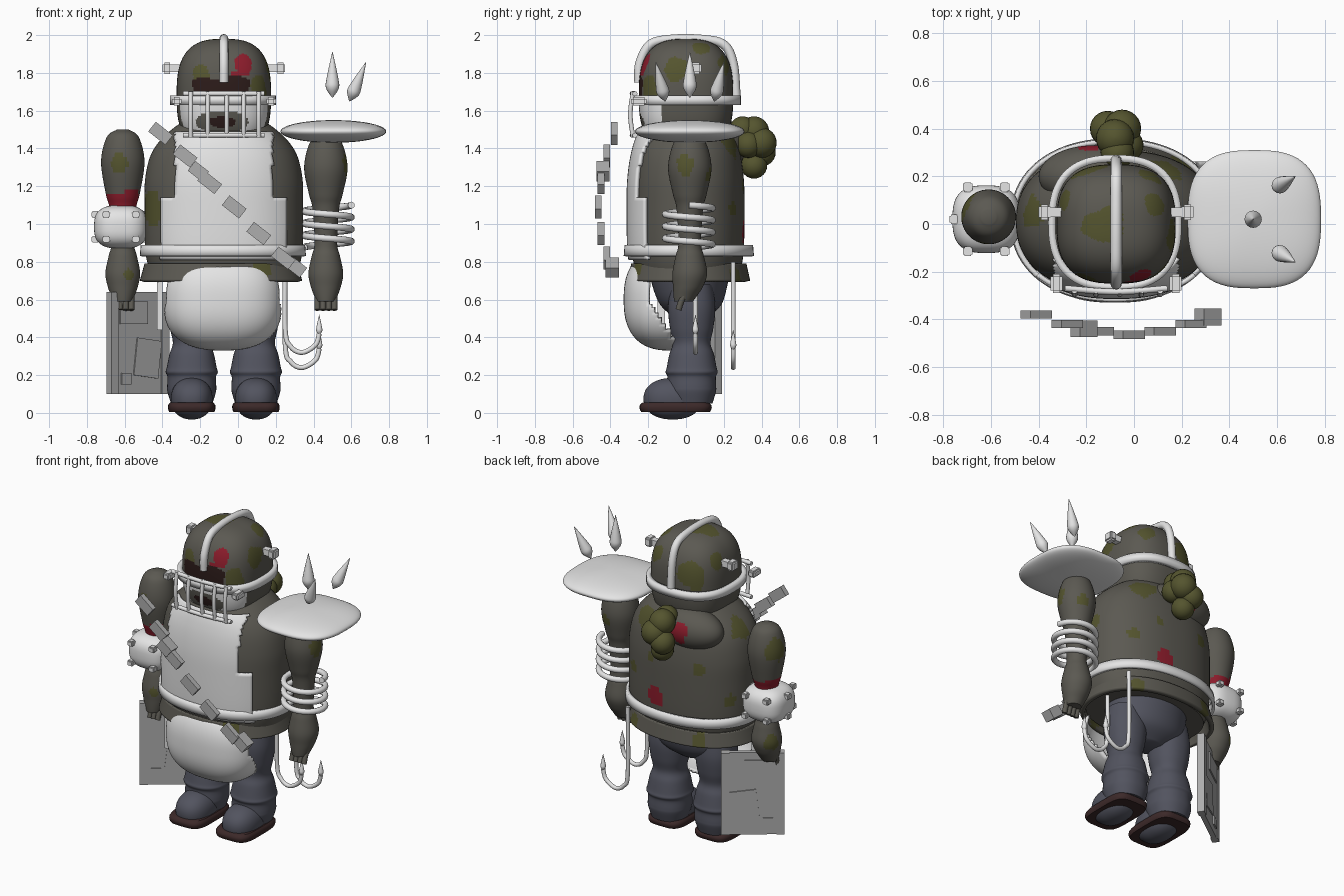
import bpy, bmesh, math
from mathutils import Vector, noise

if "Cube" in bpy.data.objects:
    bpy.data.objects.remove(bpy.data.objects["Cube"])


def material(name, *rgb):
    m = bpy.data.materials.new(name)
    m.use_nodes = True
    m.diffuse_color = (*rgb, 1)
    m.node_tree.nodes["Principled BSDF"].inputs["Base Color"].default_value = (*rgb, 1)
    return m


SKIN = material("grey brown", .105, .1, .084)
OLIVE = material("olive", .09, .09, .028)
RED = material("dark red", .27, .012, .025)
WHITE = material("off white", .78, .78, .78)
GREY = material("mid grey", .42, .42, .42)
SLATE = material("slate blue", .085, .088, .115)
SOLE = material("sole brown", .045, .022, .022)
DARK = material("dark brown", .025, .011, .01)


def make(name, bm, mat):
    bmesh.ops.recalc_face_normals(bm, faces=bm.faces)
    me = bpy.data.meshes.new(name)
    bm.to_mesh(me)
    bm.free()
    ob = bpy.data.objects.new(name, me)
    bpy.context.collection.objects.link(ob)
    me.materials.append(mat)
    return ob


def smooth_path(pts, sub):
    """Catmull-Rom interpolation through points of any size."""
    p = [Vector(q) for q in pts]
    p = [p[0]] + p + [p[-1]]
    out = []
    for a, b, c, d in zip(p, p[1:], p[2:], p[3:]):
        for i in range(sub):
            t = i / sub
            out.append((b * 2 + (c - a) * t + (a * 2 - b * 5 + c * 4 - d) * t ** 2
                        + (b * 3 - a - c * 3 + d) * t ** 3) / 2)
    return out + [p[-1]]


def loft(name, rings, mat, n=2, seg=64, sub=6, thick=0):
    """Skin superellipse rings (z, cx, cy, rx, ry); thick makes an open band."""
    bm, loops = bmesh.new(), []
    for z, cx, cy, rx, ry in smooth_path(rings, sub):
        loop = []
        for i in range(seg):
            c, s = math.cos(math.tau * i / seg), math.sin(math.tau * i / seg)
            x = math.copysign(abs(c) ** (2 / n), c) * rx
            y = math.copysign(abs(s) ** (2 / n), s) * ry
            loop.append(bm.verts.new((cx + x, cy + y, z)))
        loops.append(loop)
    for a, b in zip(loops, loops[1:]):
        for i in range(seg):
            j = (i + 1) % seg
            bm.faces.new((a[i], a[j], b[j], b[i]))
    if not thick:
        bm.faces.new(loops[0])
        bm.faces.new(loops[-1])
    ob = make(name, bm, mat)
    if thick:
        solid(ob, thick)
    return ob


def solid(ob, thick):
    mod = ob.modifiers.new("thickness", 'SOLIDIFY')
    mod.thickness, mod.offset = thick, -1


def pillow(name, c, r, mat, n=2, p=2, seg=64, rows=32):
    """Rounded blob, from ball (2) towards box (4)."""
    rings = []
    for i in range(rows + 1):
        a = math.pi * (.01 + .98 * i / rows)
        k, s = -math.cos(a), math.sin(a) ** (2 / p)
        z = math.copysign(abs(k) ** (2 / p), k)
        rings.append((c[2] + z * r[2], c[0], c[1], r[0] * s, r[1] * s))
    return loft(name, rings, mat, n, seg, 1)


def box(name, c, size, mat, rot=(0, 0, 0), bevel=0):
    bm = bmesh.new()
    bmesh.ops.create_cube(bm, size=1)
    bmesh.ops.scale(bm, vec=size, verts=bm.verts)
    if bevel:
        bmesh.ops.bevel(bm, geom=bm.edges[:], offset=bevel, segments=2, affect='EDGES')
    ob = make(name, bm, mat)
    ob.location, ob.rotation_euler = c, rot
    return ob


def tube(name, pts, r, mat, sub=8):
    cu = bpy.data.curves.new(name, 'CURVE')
    cu.dimensions, cu.bevel_depth, cu.use_fill_caps = '3D', r, True
    path = smooth_path(pts, sub)
    sp = cu.splines.new('POLY')
    sp.points.add(len(path) - 1)
    for q, v in zip(sp.points, path):
        q.co = (*v, 1)
    tmp = bpy.data.objects.new(name + "_path", cu)
    bpy.context.collection.objects.link(tmp)
    me = bpy.data.meshes.new_from_object(tmp.evaluated_get(bpy.context.evaluated_depsgraph_get()))
    bpy.data.objects.remove(tmp)
    me.materials.clear()
    me.materials.append(mat)
    ob = bpy.data.objects.new(name, me)
    bpy.context.collection.objects.link(ob)


def spike(name, c, h, rot=(0, 0, 0)):
    ob = loft(name, [(z * h, 0, 0, r * h, r * h) for z, r in
                     ((0, .01), (.2, .14), (.42, .13), (1, .005))], WHITE, seg=16)
    ob.location, ob.rotation_euler = c, rot


def paint(ob, mat, test):
    ob.data.materials.append(mat)
    for f in ob.data.polygons:
        if test(f.center):
            f.material_index = len(ob.data.materials) - 1


def spots(ob, mat, *balls):
    paint(ob, mat, lambda c: any((c - Vector(b[:3])).length < b[3] * (1 + .4 * noise.noise(c * 14))
                                 for b in balls))


def trim(ob, test):
    bm = bmesh.new()
    bm.from_mesh(ob.data)
    bmesh.ops.delete(bm, geom=[f for f in bm.faces if test(f.calc_center_median())], context='FACES')
    bm.to_mesh(ob.data)
    bm.free()


# Torso, apron, belts and belly
def torso_shape(name, mat, off):
    rings = ((.72, .38, .27), (.85, .415, .295), (1.1, .42, .3), (1.25, .415, .295),
             (1.38, .38, .275), (1.48, .3, .24), (1.56, .18, .17), (1.58, .05, .05))
    return loft(name, [(z, -.075, .01, x + off * .6, y + off) for z, x, y in rings], mat, 2.3, 128, 9)


torso = torso_shape("torso", SKIN, 0)
spots(torso, OLIVE, (-.45, -.12, 1.08, .1), (.12, .22, 1.42, .08), (-.4, .05, 1.4, .08), (-.28, .27, 1.2, .04),
      (.2, .24, 1.08, .04), (.05, .3, 1.2, .03), (-.42, .16, 1.0, .04), (.33, .05, 1.2, .04))
spots(torso, RED, (0, .31, .95, .06), (-.25, .25, 1.42, .04))
apron = torso_shape("apron", WHITE, .025)
trim(apron, lambda c: c.y > -.06 or not .82 < c.z < 1.49
     or abs(c.x + .075) > (.335 if c.z < 1.14 else .26))
solid(apron, .02)
hump = pillow("back_hump", (-.17, .2, 1.42), (.23, .13, .13), SKIN)
spots(hump, RED, (-.17, .32, 1.42, .07))
loft("belt", [(.83, -.08, .015, .44, .345), (.89, -.08, .015, .435, .34)], WHITE, 2.2, 96, 2, .02)
skirt = loft("shirt_hem", [(.7, -.09, .015, .43, .325), (.79, -.09, .015, .405, .305)], SKIN, 2.2, 96, 8, .03)
spots(skirt, OLIVE, (.12, -.26, .75, .06), (-.3, .28, .74, .05), (.2, .26, .73, .05))
belly = pillow("belly_plate", (-.08, -.08, .6), (.32, .25, .27), WHITE, 2.6, 2.5, 96, 64)
trim(belly, lambda c: c.z > .78 or c.y > -.2 + max(0, .6 - c.z) * .63)
solid(belly, .02)

# Head, crest, bolts and face cage
head = pillow("head", (-.075, 0, 1.68), (.25, .25, .3), SKIN, 2.7, 2.8, 160, 90)
spots(head, OLIVE, (-.19, -.22, 1.79, .05), (.12, -.2, 1.73, .06), (.17, -.05, 1.82, .07), (.1, .08, 1.94, .05),
      (-.13, 0, 1.97, .08), (-.2, .23, 1.78, .09), (-.3, .1, 1.85, .05), (.08, .22, 1.85, .06))
spots(head, RED, (.03, -.23, 1.84, .055), (-.02, -.25, 1.79, .03))
paint(head, WHITE, lambda c: c.z < 1.63 and c.y < -.13)
paint(head, DARK, lambda c: c.y < -.1 and abs(c.x + .09) < .15
      and 1.67 < c.z < 1.775 + .03 * noise.noise(c * 25))
for name, k, mat in (("lips", 1, SKIN), ("mouth", .5, DARK)):
    paint(head, mat, lambda c: c.y < -.1 and ((c.x + .085) / .14) ** 2 + ((c.z - 1.54) / .06) ** 2 < k * k)
tube("crest", [(-.075, y, z) for y, z in ((-.25, 1.75), (-.245, 1.85), (-.19, 1.95), (-.08, 1.978),
     (.08, 1.978), (.2, 1.95), (.25, 1.85), (.265, 1.68))], .024, WHITE)
loft("head_band", [(1.63, -.08, .005, .28, .285), (1.68, -.08, .005, .28, .285)], WHITE, 2.5, 96, 1, .03)
for side in (-1, 1):
    x = -.075 + side * .27
    box("bolt_shaft", (x, .05, 1.825), (.08, .04, .04), WHITE)
    box("bolt_head", (x + side * .03, .05, 1.825), (.05, .065, .06), WHITE, bevel=.01)
    box("cage_mount", (x - side * .02, -.25, 1.65), (.05, .08, .045), WHITE, bevel=.01)
for z in (1.69, 1.47):
    tube("cage_rail", [(-.29, -.27, z), (-.075, -.285, z), (.14, -.27, z)], .013, WHITE)
for x in (-.25, -.16, -.06, .03, .11):
    tube("cage_bar", [(x, -.28, 1.7), (x, -.295, 1.58), (x, -.28, 1.46)], .012, WHITE)

# Fungus cluster on the back
for x, y, z, r in ((-.08, .36, 1.49, .08), (-.05, .4, 1.43, .08), (-.11, .4, 1.38, .075), (-.03, .33, 1.42, .07),
                   (-.08, .36, 1.31, .07), (-.07, .3, 1.5, .07)):
    pillow("fungus_ball", (x, y, z), (r, r, r), OLIVE, seg=24, rows=12)


# Arms with hands
def arm(name, cx, cy, top):
    shape = ((top, .03), (top - .04, .085), (top - .17, .115), (1.16, .09), (1.08, .07), (.9, .06),
             (.83, .075), (.74, .092), (.67, .08), (.62, .062), (.59, .05))
    ob = loft(name, [(z, cx, cy - max(0, .7 - z) * .3, r, r) for z, r in shape], SKIN)
    for i in range(4):
        x = cx + (i - 1.5) * .03
        tube(name + "_finger", [(x, cy - .02, .64), (x, cy - .045, .59), (x, cy - .06, .545)], .016, SKIN)
    return ob


left_arm = arm("left_arm", .465, .02, 1.47)
spots(left_arm, OLIVE, (.57, 0, 1.31, .05), (.5, .12, 1.25, .04))
right_arm = arm("right_arm", -.61, .03, 1.5)
spots(right_arm, OLIVE, (-.63, -.08, 1.32, .05), (-.7, .08, 1.36, .07), (-.58, -.06, .73, .03), (-.68, .08, .74, .05))
paint(right_arm, RED, lambda c: 1 < c.z < 1.15 + .05 * noise.noise(c * 12))

# Coil on the left forearm, studded cuff on the right
tube("arm_coil", [(.475 + .125 * math.cos(i * math.pi / 8), .015 - .125 * math.sin(-i * math.pi / 8),
                   1.1 - i * .004) for i in range(57)], .018, WHITE, 2)
pillow("studded_cuff", (-.62, .02, .985), (.142, .142, .115), WHITE, 2.8, 2.8)
for z in (.92, 1.05):
    for a in (-1, 1):
        for b in (-1, 1):
            box("cuff_stud", (-.62 + a * .078, .02 + b * .135, z), (.04, .04, .035), WHITE, bevel=.006)
        box("cuff_stud", (-.62 + a * .135, .02, z), (.04, .04, .035), WHITE, bevel=.006)

# Shoulder plate with hovering spikes
pillow("shoulder_plate", (.505, .02, 1.49), (.28, .29, .06), WHITE, 2.8, 2)
spike("shoulder_spike", (.5, .02, 1.67), .24)
for side in (-1, 1):
    spike("shoulder_spike", (.59, .02 + side * .13, 1.65), .23, (-side * .22, .4, 0))

# Bandolier blocks hanging across the chest
for x, y, z, s in ((-.41, -.38, 1.48, 1), (-.28, -.42, 1.36, 1), (-.21, -.44, 1.28, .8), (-.15, -.45, 1.22, 1),
                   (-.02, -.465, 1.09, 1), (.11, -.45, .95, 1), (.24, -.42, .82, 1), (.31, -.39, .77, .8)):
    box("bandolier_block", (x, y, z), (.115 * s, .035 if s == 1 else .07, .065), GREY, (0, math.radians(38), 0))

# Hip hooks and side strap
for y, z in ((.05, .32), (.25, .24)):
    tube("hook", [(.25, y, .8), (.25, y, z + .12), (.28, y, z + .03), (.34, y, z), (.41, y, z + .04),
                  (.43, y, z + .1)], .013, WHITE)
    spike("hook_tip", (.43, y, z + .09), .11)
box("side_strap", (-.415, -.13, .58), (.03, .04, .28), WHITE)

# Hinged panel at the right hip
angle = math.radians(36)


def panel_part(name, u, v, z, w, t, h, tilt=0):
    x = -.53 + u * math.cos(angle) - v * math.sin(angle)
    y = .06 + u * math.sin(angle) + v * math.cos(angle)
    box(name, (x, y, z), (w, t, h), GREY, (0, tilt, angle))


panel_part("hip_panel", 0, 0, .37, .38, .03, .54)
for side in (-1, 1):
    panel_part("panel_edge", side * .165, 0, .37, .05, .045, .54)
    panel_part("panel_plate", .05, side * .016, .29, .16, .012, .2, .12)
    panel_part("panel_plate", -.04, side * .016, .53, .18, .012, .12)
    panel_part("panel_latch", -.09, side * .016, .18, .06, .014, .06)

# Hips, legs and boots
loft("hips", [(.8, -.075, .02, .27, .22), (.68, -.075, .02, .26, .2), (.57, -.075, .025, .23, .16),
              (.5, -.075, .025, .1, .08)], SLATE)
for cx in (-.245, .095):
    legs = ((.68, .11), (.56, .125), (.45, .115), (.37, .1), (.31, .118), (.24, .132), (.215, .138),
            (.19, .128), (.14, .13), (.11, .128), (.05, .11))
    loft("leg", [(z, cx, .03, r, r) for z, r in legs], SLATE, 2.2)
    pillow("boot_toe", (cx, -.07, .075), (.11, .155, .11), SLATE, 2.3, 2.2)
    loft("boot_sole", [(z, cx, -.055, .125 * k, .19 * k) for z, k in ((.006, .96), (.02, 1), (.04, 1), (.055, .92))],
         SOLE, 4, 48, 2)
    loft("sole_patch", [(0, cx, -.055, .07, .1), (.009, cx, -.055, .07, .1)], DARK, 2, 32, 1)

# Smooth shading with crisp edges
bpy.ops.object.select_all(action='DESELECT')
for ob in bpy.context.scene.objects:
    if ob.type == 'MESH':
        ob.select_set(True)
        bpy.context.view_layer.objects.active = ob
bpy.ops.object.shade_smooth_by_angle(angle=math.radians(40))
